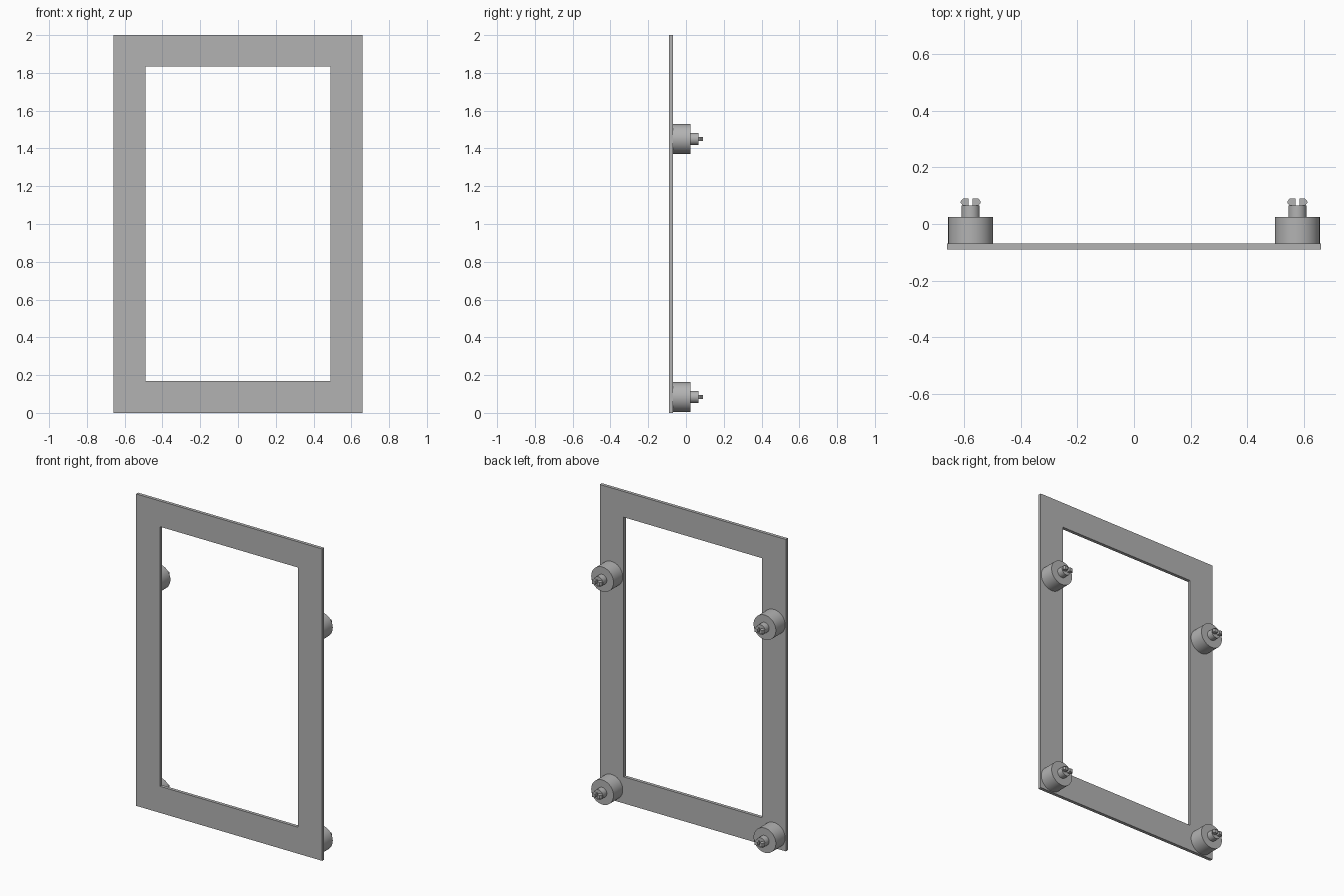
import bpy
import bmesh
from math import radians
from mathutils import Matrix, Vector

cube = bpy.data.objects.get("Cube")
if cube:
    bpy.data.objects.remove(cube, do_unlink=True)

GREY = (0.45, 0.45, 0.45, 1)
grey = bpy.data.materials.new("plain grey")
grey.use_nodes = True
grey.diffuse_color = GREY
grey.node_tree.nodes["Principled BSDF"].inputs["Base Color"].default_value = GREY

PLATE_FRONT, PLATE_BACK = -0.09, -0.069
BODY_BACK, NECK_BACK, TIP_BACK = 0.025, 0.066, 0.09


def add_object(name, bm, smooth=False):
    bmesh.ops.recalc_face_normals(bm, faces=bm.faces)
    mesh = bpy.data.meshes.new(name)
    bm.to_mesh(mesh)
    bm.free()
    mesh.materials.append(grey)
    obj = bpy.data.objects.new(name, mesh)
    bpy.context.collection.objects.link(obj)
    if smooth:
        bpy.ops.object.select_all(action='DESELECT')
        obj.select_set(True)
        bpy.context.view_layer.objects.active = obj
        bpy.ops.object.shade_smooth_by_angle(angle=radians(30))
    return obj


def extrude(bm, faces, offset):
    """Thicken flat faces into a closed solid."""
    result = bmesh.ops.extrude_face_region(bm, geom=faces, use_keep_orig=True)
    moved = [v for v in result["geom"] if isinstance(v, bmesh.types.BMVert)]
    bmesh.ops.translate(bm, verts=moved, vec=offset)


def frame_plate():
    """Rectangular frame with a rectangular opening."""
    def ring(half, low, high):
        corners = ((-half, low), (half, low), (half, high), (-half, high))
        return [bm.verts.new((x, PLATE_FRONT, z)) for x, z in corners]

    bm = bmesh.new()
    outer = ring(0.66, 0, 2)
    inner = ring(0.49, 0.17, 1.835)
    faces = []
    for i in range(4):
        j = (i + 1) % 4
        faces.append(bm.faces.new((outer[i], outer[j], inner[j], inner[i])))
    extrude(bm, faces, Vector((0, PLATE_BACK - PLATE_FRONT, 0)))
    add_object("frame_plate", bm)


def cylinder(name, x, z, radius, front, back):
    bm = bmesh.new()
    place = Matrix.Translation((x, (front + back) / 2, z)) @ Matrix.Rotation(radians(90), 4, 'X')
    bmesh.ops.create_cone(bm, cap_ends=True, segments=48, radius1=radius,
                          radius2=radius, depth=back - front, matrix=place)
    add_object(name, bm, smooth=True)


def clip_prongs(name, x, z):
    """Pair of small barbed prongs with a slot between them."""
    half_height = 0.011
    profile = ((0.007, NECK_BACK), (0.028, NECK_BACK), (0.035, 0.074),
               (0.035, 0.080), (0.027, TIP_BACK), (0.007, TIP_BACK))
    bm = bmesh.new()
    for side in (-1, 1):
        face = bm.faces.new([bm.verts.new((x + side * px, py, z - half_height))
                             for px, py in profile])
        extrude(bm, [face], Vector((0, 0, 2 * half_height)))
    add_object(name, bm)


frame_plate()

# Four standoff mounts on the back
for side, x in (("left", 0.576), ("right", -0.576)):
    for level, z in (("lower", 0.084), ("upper", 1.45)):
        label = f"{level}_{side}"
        cylinder(f"{label}_standoff", x, z, 0.079, PLATE_BACK, BODY_BACK)
        cylinder(f"{label}_neck", x, z, 0.032, BODY_BACK, NECK_BACK)
        clip_prongs(f"{label}_clip", x, z)
